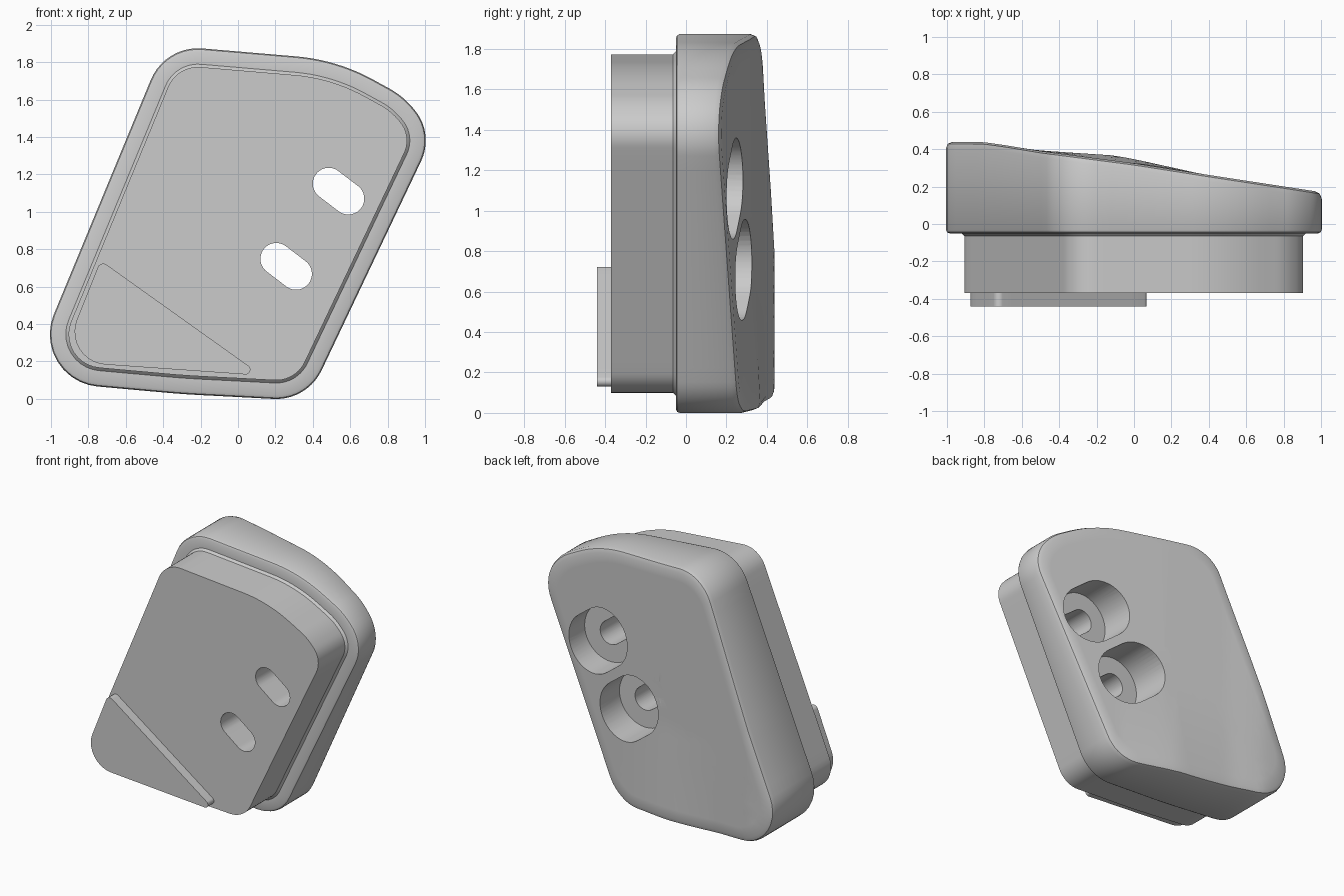
import bpy
import bmesh
import math
from mathutils import Vector

cube = bpy.data.objects.get("Cube")
if cube:
    bpy.data.objects.remove(cube, do_unlink=True)

grey = bpy.data.materials.new("plain grey")
grey.use_nodes = True
colour = (0.6, 0.6, 0.6, 1)
grey.diffuse_color = colour
grey.node_tree.nodes["Principled BSDF"].inputs["Base Color"].default_value = colour


def rounded(corners, steps=10, gap=0.08):
    """Closed x-z outline: each corner (x, z, tangent length) becomes an arc."""
    arcs = []
    for i, (x, z, t) in enumerate(corners):
        c = Vector((x, z))
        a = (Vector(corners[i - 1][:2]) - c).normalized()
        b = (Vector(corners[(i + 1) % len(corners)][:2]) - c).normalized()
        w = math.sin(a.angle(b) / 2)
        for k in range(steps + 1):
            u = k / steps
            p, q, r = (1 - u) ** 2, 2 * w * u * (1 - u), u * u
            arcs.append(((c + a * t) * p + c * q + (c + b * t) * r) / (p + q + r))
    out = []
    for i, p in enumerate(arcs):
        n = arcs[(i + 1) % len(arcs)]
        parts = max(1, math.ceil((n - p).length / gap))
        out += [p.lerp(n, k / parts) for k in range(parts)]
    return out


def inset(points, d):
    """Move a clockwise outline inward by d."""
    out = []
    for i, p in enumerate(points):
        before = (p - points[i - 1]).normalized()
        after = (points[(i + 1) % len(points)] - p).normalized()
        e = (before + after).normalized()
        out.append(p + Vector((e.y, -e.x)) * d)
    return out


def loft(name, rings):
    """Bridge rings of 3D points, cap both ends, face outward."""
    bm = bmesh.new()
    rows = [[bm.verts.new(p) for p in ring] for ring in rings]
    for r, s in zip(rows, rows[1:]):
        for i in range(len(r)):
            bm.faces.new((r[i - 1], r[i], s[i], s[i - 1]))
    bm.faces.new(reversed(rows[0]))
    bm.faces.new(rows[-1])
    bmesh.ops.triangulate(bm, faces=bm.faces[:])
    if bm.calc_volume(signed=True) < 0:
        bmesh.ops.reverse_faces(bm, faces=bm.faces[:])
    mesh = bpy.data.meshes.new(name)
    bm.to_mesh(mesh)
    bm.free()
    mesh.materials.append(grey)
    obj = bpy.data.objects.new(name, mesh)
    bpy.context.collection.objects.link(obj)
    return obj


def flat(points, y):
    return [(p.x, y, p.y) for p in points]


# Sloping back surface: depth by x, with a low swell near the bottom
SLOPE = [(-1.1, 0.44), (-0.8, 0.437), (-0.68, 0.42), (-0.5, 0.39),
         (0, 0.325), (0.4, 0.262), (1.1, 0.155)]


def back(p):
    for (x0, y0), (x1, y1) in zip(SLOPE, SLOPE[1:]):
        if p.x <= x1:
            y = y0 + (y1 - y0) * (p.x - x0) / (x1 - x0)
            break
    swell = max(0, 1 - abs(p.x + 0.1) / 0.45) * max(0, 1 - p.y / 0.7)
    return y + 0.03 * swell


def on_back(points, drop=0):
    return [(p.x, back(p) - drop, p.y) for p in points]


# Main body: narrow front block stepping out to a wider rear block
outline = rounded([(-0.39, 1.89, 0.2), (0.53, 1.812, 0.22), (0.88, 1.62, 0.08),
                   (1.05, 1.42, 0.165), (0.37, -0.01, 0.18), (-0.3, 0.025, 0.1),
                   (-1.13, 0.1, 0.38)])
block = inset(outline, 0.1)
rings = [flat(block, -0.37), flat(block, -0.065), flat(inset(outline, 0.085), -0.05),
         flat(inset(outline, 0.02), -0.05), flat(inset(outline, 0.006), -0.044),
         flat(outline, -0.03), on_back(outline, 0.035),
         on_back(inset(outline, 0.01), 0.01), on_back(inset(outline, 0.035))]
centre = Vector((0, 0.93))
rim = inset(outline, 0.035)
for k in range(13, 0, -1):
    rings.append(on_back([centre.lerp(p, k / 14) for p in rim]))
body = loft("body", rings)


def cut_slot(x, z, radius, y0, y1):
    """Cut a slanted slot through the body from y0 to y1."""
    half = Vector((0.0525, -0.04))
    tilt = math.atan2(half.y, half.x)
    pts = []
    for side in (1, -1):
        for k in range(25):
            a = tilt + side * math.pi / 2 - math.pi * k / 24
            pts.append(Vector((x, z)) + half * side
                       + Vector((math.cos(a), math.sin(a))) * radius)
    cutter = loft("slot_cutter", [flat(pts, y0), flat(pts, y1)])
    cutter.hide_render = True
    mod = body.modifiers.new("slot", "BOOLEAN")
    mod.operation = "DIFFERENCE"
    mod.solver = "EXACT"
    mod.object = cutter
    bpy.context.view_layer.objects.active = body
    bpy.ops.object.modifier_apply(modifier=mod.name)
    bpy.data.objects.remove(cutter, do_unlink=True)


# Two slotted screw holes, each with a wide recess at the back
for x, z in ((0.5375, 1.11), (0.2575, 0.708)):
    cut_slot(x, z, 0.21, 0.02, 0.8)
    cut_slot(x, z, 0.085, -0.6, 0.1)

# Raised three-cornered pad on the front
pad_outline = rounded([(-0.735, 0.74, 0.04), (0.129, 0.124, 0.09), (-0.95, 0.2, 0.24)])
pad = loft("front_pad", [flat(pad_outline, -0.44), flat(pad_outline, -0.365)])

# Smooth curved sides, crisp edges
for obj in (body, pad):
    bpy.ops.object.select_all(action="DESELECT")
    obj.select_set(True)
    bpy.context.view_layer.objects.active = obj
    bpy.ops.object.shade_smooth_by_angle(angle=math.radians(32))
